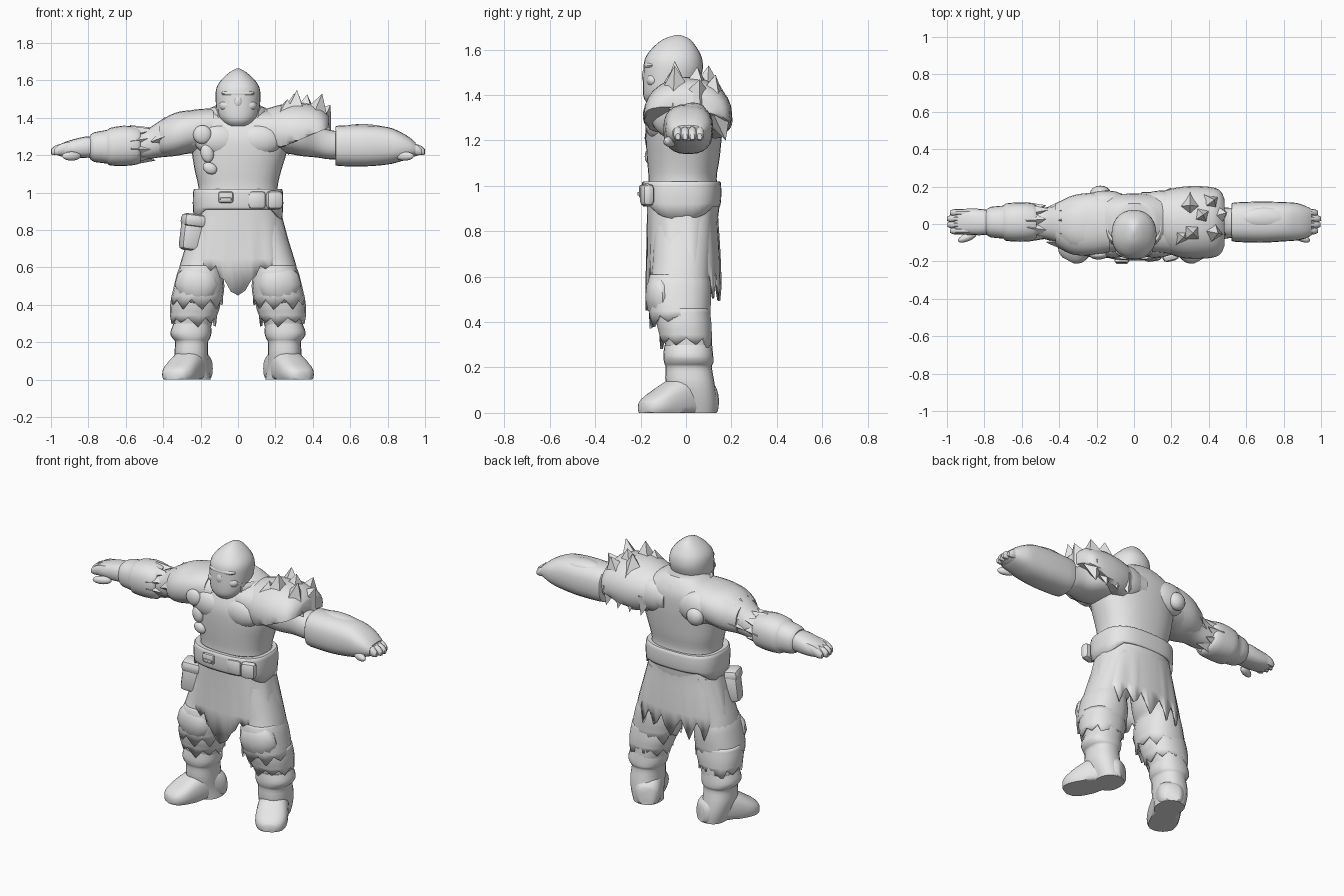
import bpy, bmesh, math, random
from mathutils import Vector, Matrix

random.seed(4)
grey = bpy.data.materials.new("plain_grey")
grey.diffuse_color = (0.8, 0.8, 0.8, 1)


def finish(name, bm, angle=40, mirror=False, thick=0):
    """Turn a bmesh into a shaded object, with an optional twin across x."""
    bmesh.ops.recalc_face_normals(bm, faces=bm.faces)
    for side in ((1, -1) if mirror else (1,)):
        if side < 0:
            bmesh.ops.transform(bm, matrix=Matrix.Diagonal((-1, 1, 1, 1)), verts=bm.verts)
            bmesh.ops.reverse_faces(bm, faces=bm.faces)
        me = bpy.data.meshes.new(name)
        bm.to_mesh(me)
        me.materials.append(grey)
        me.polygons.foreach_set("use_smooth", [True] * len(me.polygons))
        me.set_sharp_from_angle(angle=math.radians(angle))
        label = name if not mirror else ("left_" if side > 0 else "right_") + name
        ob = bpy.data.objects.new(label, me)
        bpy.context.collection.objects.link(ob)
        if thick:
            ob.modifiers.new("cloth", "SOLIDIFY").thickness = thick
    bm.free()


def spline(rings, k):
    """Catmull-Rom smoothing between the given cross-sections."""
    out = []
    for i in range(len(rings) - 1):
        p = [rings[max(0, min(len(rings) - 1, i + j))] for j in (-1, 0, 1, 2)]
        for s in range(k):
            t = s / k
            out.append([0.5 * (2*b + (c-a)*t + (2*a-5*b+4*c-d)*t*t + (3*b-a-3*c+d)*t**3)
                        for a, b, c, d in zip(*p)])
    return out + [list(rings[-1])]


def loft(name, axis, rings, n=24, p=2.3, k=3, cap=True, hem=None, post=None, **kw):
    """Skin rings (t, a, b, ra, rb) along an axis; hem(i, angle) shifts the last ring."""
    bm, loops = bmesh.new(), []
    rows = spline(rings, k)
    for r, (t, a, b, ra, rb) in enumerate(rows):
        loop = []
        for i in range(n):
            g = 2 * math.pi * i / n
            c, s = math.cos(g), math.sin(g)
            u = a + ra * math.copysign(abs(c) ** (2 / p), c)
            v = b + rb * math.copysign(abs(s) ** (2 / p), s)
            w = t + (hem(i, g) if hem and r == len(rows) - 1 else 0)
            co = Vector({"X": (w, u, v), "Y": (u, w, v), "Z": (u, v, w)}[axis])
            loop.append(bm.verts.new(post(co) if post else co))
        loops.append(loop)
    for lo, hi in zip(loops, loops[1:]):
        for i in range(n):
            bm.faces.new((lo[i], lo[(i+1) % n], hi[(i+1) % n], hi[i]))
    if cap:
        bm.faces.new(loops[0])
        bm.faces.new(loops[-1])
    finish(name, bm, **kw)


def blob(name, loc, size, rot=(0, 0, 0), seg=(16, 10), **kw):
    bm = bmesh.new()
    bmesh.ops.create_uvsphere(bm, u_segments=seg[0], v_segments=seg[1], radius=1)
    place(bm, loc, size, rot)
    finish(name, bm, **kw)


def box(name, loc, size, rot=(0, 0, 0), bevel=0.012, **kw):
    bm = bmesh.new()
    bmesh.ops.create_cube(bm, size=1)
    bmesh.ops.scale(bm, vec=size, verts=bm.verts)
    bmesh.ops.bevel(bm, geom=bm.edges[:], offset=bevel, segments=2, affect="EDGES", profile=0.5)
    place(bm, loc, (1, 1, 1), rot)
    finish(name, bm, **kw)


def place(bm, loc, size, rot):
    turn = Matrix.Rotation(rot[2], 4, "Z") @ Matrix.Rotation(rot[1], 4, "Y") @ Matrix.Rotation(rot[0], 4, "X")
    bmesh.ops.transform(bm, matrix=Matrix.Translation(loc) @ turn @ Matrix.Diagonal((*size, 1)), verts=bm.verts)


def spikes(name, pairs, r, **kw):
    """Four-sided tufts from base point to tip point."""
    bm = bmesh.new()
    for base, tip in pairs:
        d = Vector(tip) - Vector(base)
        m = Matrix.Translation((Vector(base) + Vector(tip)) / 2) @ d.to_track_quat("Z", "Y").to_matrix().to_4x4()
        bmesh.ops.create_cone(bm, cap_ends=True, segments=4, radius1=r, radius2=0, depth=d.length, matrix=m)
    finish(name, bm, 20, **kw)


def ragged(lo, hi):
    return lambda i, g: -random.uniform(lo, hi) * (i % 2)


# torso and chest
loft("torso", "Z", [(.85, 0, -.01, .21, .15), (.95, 0, -.01, .22, .16), (1.03, 0, -.015, .212, .15),
     (1.12, 0, -.012, .232, .16), (1.22, .007, -.01, .255, .168), (1.3, .005, -.005, .265, .168),
     (1.38, 0, .01, .255, .15), (1.44, 0, .015, .17, .12), (1.47, 0, .02, .11, .09)], n=32, p=2.4)
blob("chest_muscle", (.11, -.125, 1.28), (.125, .056, .085), mirror=True)
blob("shoulder_blade", (.15, .11, 1.32), (.13, .07, .1), mirror=True)
loft("neck_collar", "Z", [(1.38, 0, .01, .17, .15), (1.43, 0, .0, .16, .142), (1.455, 0, -.005, .145, .125)],
     cap=False, thick=.015)

# hooded head with face details
loft("head", "Z", [(1.355, 0, -.1, .055, .06), (1.38, 0, -.095, .085, .088), (1.42, 0, -.077, .11, .113),
     (1.5, 0, -.058, .12, .13), (1.56, 0, -.055, .115, .126), (1.605, 0, -.05, .087, .1),
     (1.645, 0, -.042, .042, .06), (1.664, 0, -.035, .006, .012)], n=28, p=2.2)
blob("brow", (0, -.15, 1.53), (.09, .038, .022))
blob("nose", (0, -.176, 1.485), (.024, .018, .034))
blob("cheek", (.06, -.145, 1.465), (.04, .03, .03), mirror=True)
blob("beard", (0, -.135, 1.415), (.08, .05, .05))
spikes("hood_flap", [((.09, -.09, 1.45), (.105, -.12, 1.34))], .04, mirror=True)

# arms, tapering from the shoulder to the wrist
loft("arm", "X", [(.08, 0, 1.33, .15, .11), (.25, 0, 1.325, .16, .115), (.34, -.005, 1.31, .14, .115),
     (.42, 0, 1.285, .098, .097), (.5, .005, 1.255, .082, .078), (.6, .01, 1.255, .075, .07),
     (.8, .01, 1.24, .06, .055)], mirror=True)

# hands with slightly drooping fingers held together
loft("palm", "X", [(.75, .01, 1.245, .06, .055), (.81, .01, 1.243, .07, .057),
     (.88, .012, 1.235, .07, .05), (.94, .012, 1.228, .066, .036), (.97, .012, 1.222, .055, .02)],
     n=16, p=2.6, mirror=True)
for i, tip in enumerate((.985, .998, 1.0, .985)):
    y = -.036 + .032 * i
    loft("finger_%d" % (i + 1), "X", [(.87, y, 1.242, .018, .034), (.93, y, 1.235, .02, .032),
         (tip - .02, y, 1.225, .019, .026), (tip, y, 1.217, .01, .014)], n=10, k=2, mirror=True)
blob("thumb", (.89, -.07, 1.195), (.055, .022, .024), (0, 0, -.4), mirror=True)

# right bracer with torn edge
loft("right_bracer", "X", [(-.79, .01, 1.243, .065, .065), (-.765, .01, 1.243, .082, .08),
     (-.7, .01, 1.245, .088, .09), (-.685, .01, 1.245, .1, .1), (-.61, .01, 1.25, .105, .108),
     (-.54, .01, 1.25, .1, .1), (-.52, .01, 1.255, .085, .088)], n=24, k=2)
tufts = []
for i in range(9):
    g = 2 * math.pi * i / 9
    c, s = math.cos(g), math.sin(g)
    tufts.append(((-.56, .01 + .06 * c, 1.255 + .06 * s),
                  (-.47 + .03 * (i % 2), .01 + .09 * c, 1.26 + .09 * s)))
spikes("right_bracer_fringe", tufts, .05)

# left gauntlet
loft("left_gauntlet", "X", [(.52, .01, 1.25, .095, .1), (.54, .01, 1.25, .105, .108),
     (.68, .01, 1.25, .11, .11), (.8, .012, 1.25, .105, .1), (.87, .012, 1.245, .1, .078),
     (.92, .01, 1.238, .085, .055), (.95, .01, 1.232, .07, .035)], p=2.5)
blob("left_gauntlet_ridge", (.7, .03, 1.33), (.14, .06, .035), (0, .08, 0))

# right shoulder cover
loft("right_shoulder_cover", "X", [(-.13, 0, 1.35, .15, .1), (-.22, 0, 1.335, .166, .11),
     (-.32, -.005, 1.312, .16, .113), (-.39, -.005, 1.295, .13, .1), (-.42, 0, 1.29, .11, .09)], p=2.3)
spikes("right_shoulder_fringe", [((-.37, y, z), (-.47, y * 1.1, z - .04)) for y, z in
       ((-.09, 1.31), (-.05, 1.345), (.02, 1.355), (.07, 1.335), (.08, 1.29))], .055)

# left shoulder mantle, a tented saddle over the arm and upper back
loft("left_shoulder_mantle", "X", [(.04, .05, 1.32, .12, .1), (.14, .02, 1.32, .155, .125),
     (.23, .01, 1.315, .185, .155), (.32, .008, 1.315, .195, .165), (.42, .008, 1.315, .188, .15),
     (.465, .008, 1.325, .165, .11), (.485, .008, 1.34, .12, .07)], n=28, p=2.05,
     post=lambda v: Vector((v.x, v.y, max(v.z, 1.24 + .42 * max(0, v.x - .23) - .25 * max(0, v.y)))))
spikes("left_shoulder_fur", [((.25, -.06, 1.38), (.265, -.07, 1.5)), ((.305, -.04, 1.38), (.315, -.05, 1.55)),
       ((.355, .04, 1.39), (.37, .05, 1.525)), ((.4, -.04, 1.36), (.45, -.05, 1.53)),
       ((.42, .04, 1.36), (.495, .06, 1.47)), ((.3, .09, 1.38), (.3, .1, 1.53)),
       ((.39, .1, 1.36), (.43, .13, 1.49))], .1)
spikes("left_shoulder_hem", [((x, .14, 1.31), (x + .01, .175, 1.2)) for x in (.18, .26, .34, .42)], .06)

# chest strap fittings
blob("strap_disc", (-.19, -.165, 1.31), (.05, .025, .05))
blob("back_disc", (-.18, .165, 1.29), (.055, .04, .055))
blob("strap_knot", (-.165, -.16, 1.21), (.035, .022, .05), (0, -.2, 0))
blob("strap_clasp", (-.15, -.162, 1.13), (.04, .02, .03), (0, .5, 0))

# belt with low sides, buckle and pouches
loft("belt", "Z", [(1.018, 0, -.018, .2, .14), (1.02, 0, -.02, .232, .168), (1.0, 0, -.02, .24, .175),
     (.94, 0, -.02, .242, .175), (.91, 0, -.02, .238, .17)], n=36, p=2.8, k=2, cap=False, thick=.015,
     hem=lambda i, g: -.055 * max(0, math.cos(g * 2)) ** .7 if abs(math.cos(g)) > .7 else 0)
box("buckle", (-.065, -.197, .975), (.08, .022, .06))
box("buckle_pin", (-.065, -.208, .965), (.06, .012, .016), bevel=.004)
for x, w in ((.1, .1), (.195, .09)):
    box("belt_pouch", (x, -.172, .96), (w, .055, .1), (0, 0, x * 1.2), bevel=.024)
box("hip_pouch", (-.245, -.09, .78), (.12, .1, .18), (0, .12, .25), bevel=.025)
box("hip_pouch_flap", (-.235, -.095, .85), (.13, .115, .07), (0, .12, .25), bevel=.025)


# kilt with a long front point, torn back and soft folds
def kilt_hem(i, g):
    tooth = (0, .5, 1, .5)[i % 4]
    if math.sin(g) > .1:
        return -random.uniform(.07, .13) * tooth
    point = max(0, 1 - abs(math.cos(g)) / .34) if math.sin(g) < 0 else 0
    return -.16 * point - random.uniform(.01, .04) * (i % 2)


def folds(v):
    g = math.atan2(v.y, v.x)
    f = 1 + .022 * math.sin(15 * g) * min(1, max(0, (.9 - v.z) / .25))
    return Vector((v.x * f, v.y * f, v.z))


loft("kilt", "Z", [(.94, 0, -.015, .222, .158), (.86, 0, -.015, .24, .157), (.75, 0, -.012, .268, .16),
     (.61, 0, -.01, .3, .164)], n=72, p=2.4, cap=False, hem=kilt_hem, post=folds, thick=.01)

# legs
loft("leg", "Z", [(.87, .12, -.01, .11, .13), (.65, .175, -.02, .125, .13), (.58, .2, -.025, .118, .132),
     (.5, .21, -.02, .125, .13), (.42, .222, -.015, .125, .122), (.32, .238, .01, .105, .105),
     (.22, .25, .015, .09, .1)], mirror=True)
loft("knee_wrap", "Z", [(.61, .2, -.03, .108, .13), (.57, .203, -.03, .122, .14),
     (.5, .208, -.03, .135, .142), (.43, .22, -.027, .138, .135)], n=18, cap=False,
     hem=ragged(.02, .06), thick=.012, mirror=True)
loft("shin_fur", "Z", [(.46, .225, -.015, .128, .12), (.39, .23, -.008, .134, .122),
     (.33, .24, 0, .122, .115)], n=18, cap=False, hem=ragged(.02, .09), thick=.012, mirror=True)
blob("knee_pad", (.22, -.115, .51), (.118, .065, .11), (.05, 0, .1), seg=(12, 6), mirror=True)

# boots, splayed outward with flat soles
loft("boot_shaft", "Z", [(.3, .245, .01, .1, .105), (.25, .252, .01, .11, .11), (.22, .25, .012, .1, .108),
     (.2, .248, .012, .088, .102), (.13, .25, .018, .09, .108), (.06, .24, .035, .085, .1),
     (0, .225, .045, .08, .09)], mirror=True)
splay = Matrix.Translation((.25, 0, 0)) @ Matrix.Rotation(math.radians(28), 4, "Z")
loft("boot_foot", "Y", [(.14, 0, .05, .045, .055), (.11, 0, .06, .072, .08), (.02, 0, .075, .082, .105),
     (-.07, 0, .055, .09, .095), (-.15, 0, .035, .09, .065), (-.2, 0, .025, .068, .042),
     (-.22, 0, .02, .035, .024)], n=24, p=2.5,
     post=lambda v: splay @ Vector((v.x, v.y, max(v.z, 0))), mirror=True)
